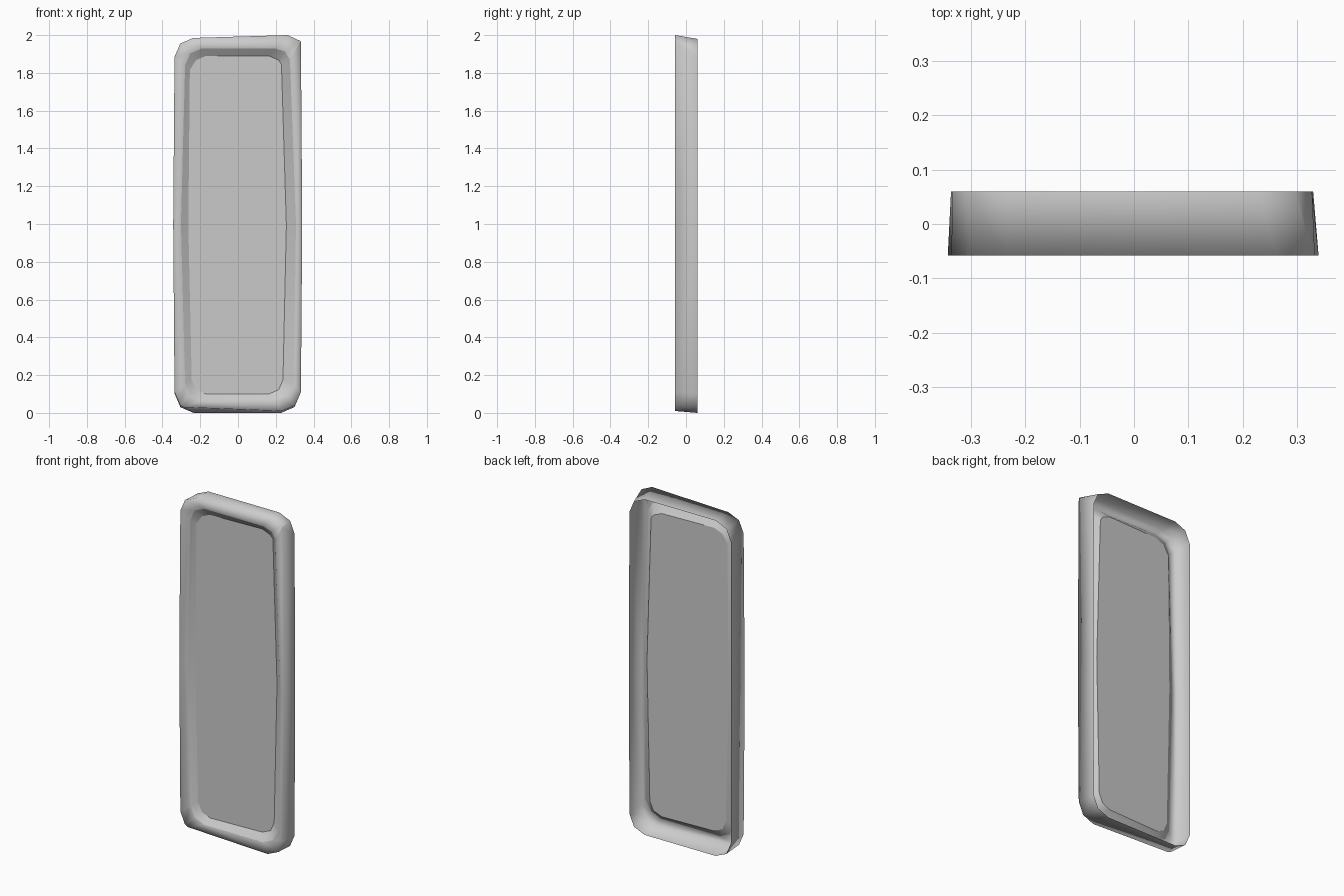
import bpy
import bmesh

if "Cube" in bpy.data.objects:
    bpy.data.objects.remove(bpy.data.objects["Cube"], do_unlink=True)


def make_material(name, rgb):
    mat = bpy.data.materials.new(name)
    mat.use_nodes = True
    mat.diffuse_color = (*rgb, 1)
    mat.node_tree.nodes["Principled BSDF"].inputs["Base Color"].default_value = (*rgb, 1)
    return mat


def outline(left, right, bulge, bottom, top, cut, depth, tilt=0.0, moved=None):
    """Tall loop with double-chamfered corners and bowed long sides.
    Order: left middle, upper left, upper right, right middle, lower right, lower left.
    moved shifts single points by (x, z) to give the uneven hand-made corners."""
    soft = cut * 0.3
    high = [(left, top - cut), (left + soft, top - soft), (left + cut, top),
            (right - cut, top), (right - soft, top - soft), (right, top - cut)]
    low = [(right, bottom + cut), (right - soft, bottom + soft), (right - cut, bottom),
           (left + cut, bottom), (left + soft, bottom + soft), (left, bottom + cut)]
    middle = (bottom + top) / 2
    points = [(left - bulge, middle)] + high + [(right + bulge, middle)] + low
    for index, (dx, dz) in (moved or {}).items():
        x, z = points[index]
        points[index] = (x + dx, z + dz)
    return [(x, depth + tilt * x, z) for x, z in points]


def build_shell(name, loops, sharp_loops, mat, cap=False):
    """Skin neighbouring loops with quads; optionally close the last loop."""
    bm = bmesh.new()
    rings = [[bm.verts.new(p) for p in loop] for loop in loops]
    count = len(rings[0])
    for a, b in zip(rings, rings[1:]):
        for i in range(count):
            j = (i + 1) % count
            bm.faces.new((a[i], a[j], b[j], b[i]))
    if cap:
        bm.faces.new(rings[-1])
    bm.normal_update()
    for face in bm.faces:
        face.smooth = True
    for k in sharp_loops:
        for i in range(count):
            edge = bm.edges.get((rings[k][i], rings[k][(i + 1) % count]))
            edge.smooth = False
    mesh = bpy.data.meshes.new(name)
    bm.to_mesh(mesh)
    bm.free()
    mesh.materials.append(mat)
    obj = bpy.data.objects.new(name, mesh)
    bpy.context.collection.objects.link(obj)
    return obj


grey = make_material("plain grey", (0.6, 0.6, 0.6))

# Open back edge, front edge, inner lip and foot of the recess
back_edge = outline(-0.335, 0.328, 0.002, 0.0, 1.98, 0.10, 0.06)
front_edge = outline(-0.336, 0.333, 0.007, 0.01, 1.985, 0.10, -0.058, moved={
    4: (0.03, 0.015), 5: (0.025, 0.015), 6: (0.0, 0.08),
    11: (-0.05, 0.02), 12: (0.0, 0.0)})
inner_lip = outline(-0.28, 0.285, 0.022, 0.065, 1.93, 0.09, -0.045, moved={
    5: (-0.01, 0.01), 6: (-0.01, 0.03), 8: (0.01, 0.0)})
recess_foot = outline(-0.245, 0.238, 0.018, 0.10, 1.89, 0.075, -0.012, 0.04, moved={
    1: (-0.01, 0.0), 6: (-0.008, 0.03)})

# Rounded shell: side wall, front rim and sloping recess wall
build_shell("frame", [back_edge, front_edge, inner_lip, recess_foot], [2], grey)

# Flat panel at the bottom of the recess
build_shell("panel", [recess_foot], [], grey, cap=True)
